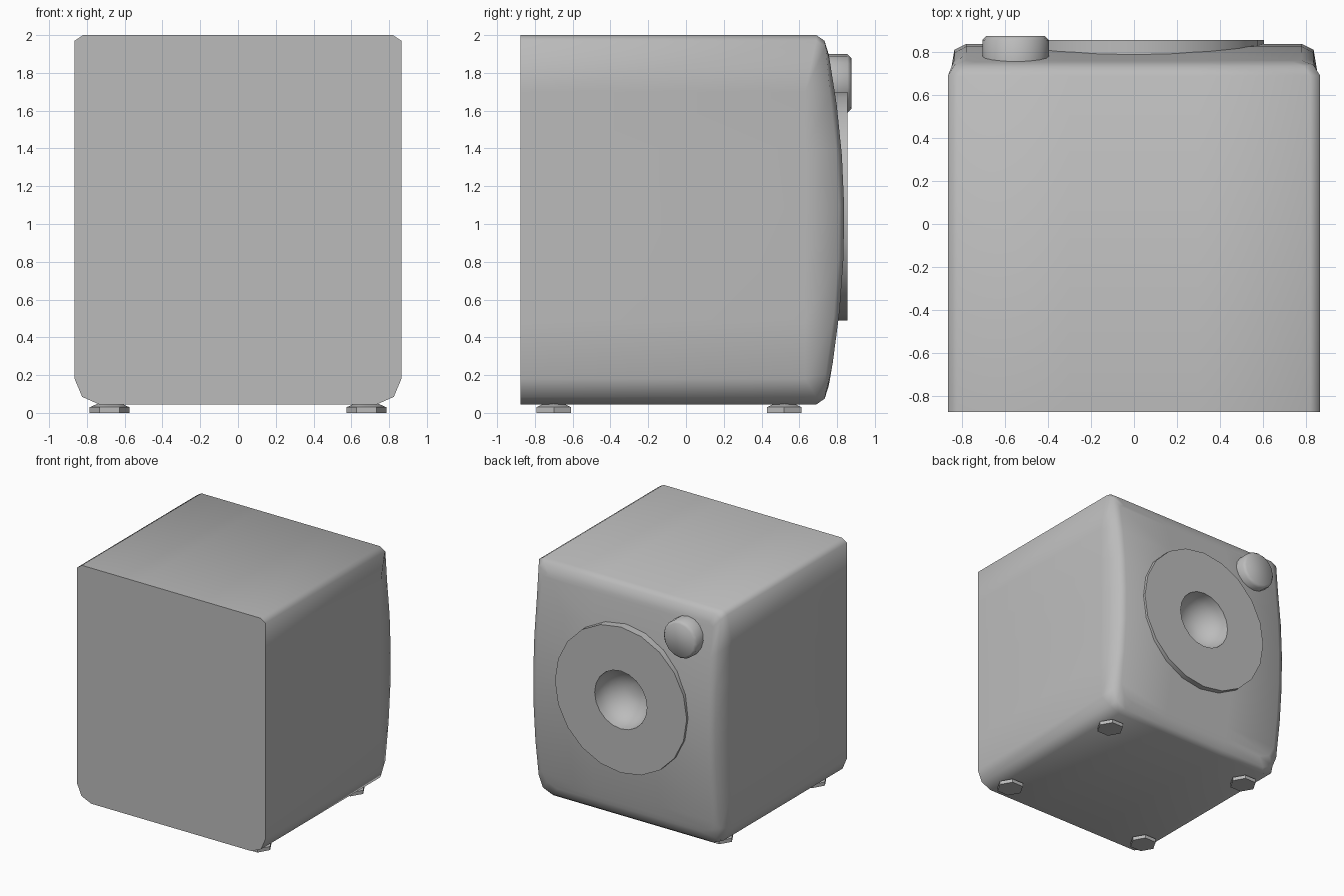
import bpy, bmesh, math
from mathutils import Matrix, Vector

cube = bpy.data.objects.get("Cube")
if cube:
    bpy.data.objects.remove(cube)

grey = bpy.data.materials.new("plain grey")
grey.use_nodes = True
colour = (0.5, 0.5, 0.5, 1)
grey.diffuse_color = colour
grey.node_tree.nodes["Principled BSDF"].inputs["Base Color"].default_value = colour


def finish(name, bm, angle):
    """Turn a bmesh into a smooth shaded object."""
    bmesh.ops.recalc_face_normals(bm, faces=bm.faces)
    mesh = bpy.data.meshes.new(name)
    bm.to_mesh(mesh)
    bm.free()
    mesh.materials.append(grey)
    ob = bpy.data.objects.new(name, mesh)
    bpy.context.collection.objects.link(ob)
    bpy.ops.object.select_all(action='DESELECT')
    ob.select_set(True)
    bpy.context.view_layer.objects.active = ob
    bpy.ops.object.shade_smooth_by_angle(angle=math.radians(angle))
    return ob


def lathe(name, profile, sides, centre, direction, angle=40, phase=0.0, close=False):
    """Spin (radius, height) points round an axis; open ends are capped unless closed to a loop."""
    bm = bmesh.new()
    rot = Vector((0, 0, 1)).rotation_difference(Vector(direction)).to_matrix()
    rings = []
    for r, h in profile:
        ring = []
        for i in range(sides):
            a = math.tau * i / sides + phase
            ring.append(bm.verts.new(rot @ Vector((r * math.cos(a), r * math.sin(a), h)) + Vector(centre)))
        rings.append(ring)
    for lo, hi in zip(rings, rings[1:]):
        for i in range(sides):
            j = (i + 1) % sides
            bm.faces.new((lo[i], lo[j], hi[j], hi[i]))
    if not close:
        bm.faces.new(rings[0])
    bm.faces.new(rings[-1])
    return finish(name, bm, angle)


# Cabinet: rounded section swept back, ending in a bulged rear panel
MID = 1.02
rows = [(0.045, 0.735), (0.085, 0.825), (0.18, 0.865), (0.49, 0.865), (0.8, 0.865),
        (1.1, 0.865), (1.4, 0.865), (1.7, 0.865), (1.97, 0.865), (2.0, 0.82)]
cols = (-1, -0.3, 0.3, 1)
last = len(rows) - 1
rim = [(0, c) for c in range(4)] + [(r, 3) for r in range(1, last + 1)]
rim += [(last, c) for c in (2, 1, 0)] + [(r, 0) for r in range(last - 1, 0, -1)]


def bulge(z):
    return 0.838 - 0.083 * ((z - MID) / 0.88) ** 2


def grid_point(r, c, inset_x, inset_z, depth):
    z, half = rows[r]
    end = abs(z - MID) > 0.9
    z = MID + (z - MID) * (1 - inset_z / 0.98)
    x = cols[c] * (half - inset_x) if c in (0, 3) else cols[c]
    return (x, depth(z, end), z)


bm = bmesh.new()
layers = [(0, 0, lambda z, e: -0.875),
          (0, 0, lambda z, e: 0.69 if e else 0.63),
          (0.03, 0.03, lambda z, e: bulge(z) - (0.008 if e else 0.028)),
          (0.085, 0.1, lambda z, e: bulge(z))]
loops = [[bm.verts.new(grid_point(r, c, *layer)) for r, c in rim] for layer in layers]
bm.faces.new(loops[0])
for near, far in zip(loops, loops[1:]):
    for i in range(len(rim)):
        j = (i + 1) % len(rim)
        bm.faces.new((near[i], near[j], far[j], far[i]))
panel = dict(zip(rim, loops[-1]))
for r in range(last + 1):
    for c in (1, 2):
        if (r, c) not in panel:
            panel[r, c] = bm.verts.new(grid_point(r, c, *layers[-1]))
for r in range(last):
    for c in range(3):
        if c == 1 and r in (4, 5):      # opening behind the port
            continue
        bm.faces.new((panel[r, c], panel[r, c + 1], panel[r + 1, c + 1], panel[r + 1, c]))
finish("cabinet", bm, 70)

# Rear disc with a hollow bowl-shaped port
bowl = [(0.24 * math.cos(t * math.pi / 14), -0.22 * math.sin(t * math.pi / 14)) for t in range(7)]
lathe("rear_disc", [(0.605, -0.1), (0.605, 0)] + bowl, 20, (0, 0.855, 1.095), (0, 1, 0), close=True)

# Control knob
lathe("knob", [(0.155, -0.12), (0.155, -0.02), (0.135, 0)], 16, (-0.55, 0.875, 1.745), (0, 1, 0), 80)

# Hexagonal feet
for side, sx in (("left", 1), ("right", -1)):
    for end, y in (("front", -0.7), ("back", 0.52)):
        lathe(f"{end}_{side}_foot", [(0.105, 0), (0.105, 0.03), (0.06, 0.05)], 6, (sx * 0.68, y, 0), (0, 0, 1))
